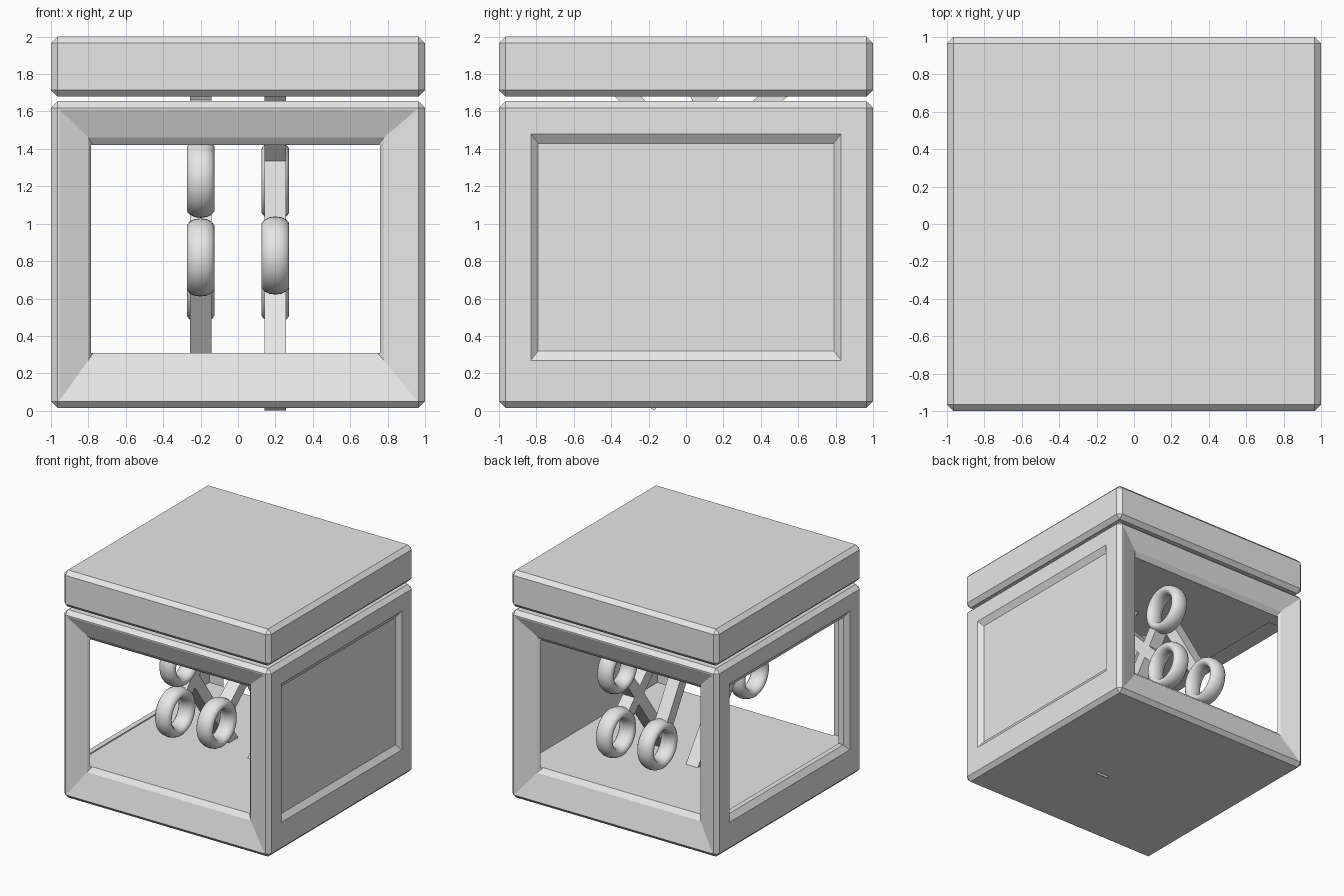
import bpy, bmesh, math
from mathutils import Matrix

if "Cube" in bpy.data.objects:
    bpy.data.objects.remove(bpy.data.objects["Cube"])

grey = bpy.data.materials.new("plain grey")
grey.diffuse_color = (0.8, 0.8, 0.8, 1)
grey.use_nodes = True
grey.node_tree.nodes["Principled BSDF"].inputs["Base Color"].default_value = grey.diffuse_color


def finish(name, bm):
    bmesh.ops.recalc_face_normals(bm, faces=bm.faces)
    me = bpy.data.meshes.new(name)
    bm.to_mesh(me)
    bm.free()
    me.materials.append(grey)
    ob = bpy.data.objects.new(name, me)
    bpy.context.collection.objects.link(ob)
    return ob


def box(name, lo, hi, bevel=0.0):
    bm = bmesh.new()
    bmesh.ops.create_cube(bm, size=1)
    for v in bm.verts:
        v.co = [l + (c + 0.5) * (h - l) for c, l, h in zip(v.co, lo, hi)]
    if bevel:
        bmesh.ops.bevel(bm, geom=bm.edges[:], offset=bevel, segments=1,
                        profile=0.5, affect='EDGES')
    return finish(name, bm)


def loft(name, rings, place):
    """Rectangles (depth, u0, u1, z0, z1) joined into a tapering block."""
    bm = bmesh.new()
    loops = [[bm.verts.new(place(d, u, z)) for u, z in
              ((u0, z0), (u1, z0), (u1, z1), (u0, z1))]
             for d, u0, u1, z0, z1 in rings]
    for a, b in zip(loops, loops[1:]):
        for i in range(4):
            j = (i + 1) % 4
            bm.faces.new((a[i], a[j], b[j], b[i]))
    bm.faces.new(loops[0])
    bm.faces.new(loops[-1])
    return finish(name, bm)


def cut(target, cutter):
    m = target.modifiers.new(cutter.name, 'BOOLEAN')
    m.operation = 'DIFFERENCE'
    m.solver = 'EXACT'
    m.object = cutter
    cutter.hide_render = True
    cutter.hide_viewport = True


# Lid and hollow body
box("lid", (-1, -1, 1.68), (1, 1, 2), 0.035)
body = box("body", (-1, -1, 0.015), (1, 1, 1.655), 0.035)
cut(body, box("cavity_cutter", (-0.92, -0.92, 0.31), (0.92, 0.92, 1.42)))

# Front and back openings with sloping frames
opening = [(1.02, -0.97, 0.97, 0.03, 1.63), (1.0, -0.955, 0.955, 0.055, 1.61),
           (0.94, -0.80, 0.78, 0.27, 1.46), (0.90, -0.77, 0.74, 0.315, 1.41),
           (0.80, -0.77, 0.74, 0.315, 1.41)]
cut(body, loft("front_cutter", opening, lambda d, u, z: (u, -d, z)))
cut(body, loft("back_cutter", opening, lambda d, u, z: (u, d, z)))

# Left opening and recessed right panel
side = [(1.02, -0.85, 0.85, 0.25, 1.505), (1.0, -0.83, 0.83, 0.27, 1.48),
        (0.965, -0.79, 0.79, 0.32, 1.43)]
cut(body, loft("panel_cutter", side, lambda d, u, z: (d, u, z)))
cut(body, loft("left_cutter", side + [(0.8, -0.79, 0.79, 0.32, 1.43)],
               lambda d, u, z: (-d, u, z)))


def handle_ring(name, x, y, z):
    bpy.ops.mesh.primitive_torus_add(major_segments=40, minor_segments=14,
                                     major_radius=0.163, minor_radius=0.046)
    ob = bpy.context.object
    ob.name = name
    ob.data.transform(Matrix.Translation((x, y, z)) @ Matrix.Diagonal((1.63, 1, 1, 1))
                      @ Matrix.Rotation(math.pi / 2, 4, 'Y'))
    ob.data.materials.append(grey)
    bpy.ops.object.shade_smooth()


def bar(name, x, start, end, thick=0.1, width=0.115):
    dy, dz = end[0] - start[0], end[1] - start[1]
    length = math.hypot(dy, dz)
    skip = 0.18                      # begin at the rim of the ring
    bm = bmesh.new()
    bmesh.ops.create_cube(bm, size=1)
    angle = math.atan2(dz, dy)
    mat = (Matrix.Translation((x, start[0], start[1])) @ Matrix.Rotation(angle, 4, 'X')
           @ Matrix.Translation((0, (length + skip) / 2, 0))
           @ Matrix.Diagonal((width, length - skip, thick, 1)))
    bmesh.ops.transform(bm, matrix=mat, verts=bm.verts)
    # trim so the tip never pokes below the ground
    for v in bm.verts:
        v.co.z = max(v.co.z, 0.0)
    return finish(name, bm)


# Crossed bars, each with a ring handle: (x, ring centre, bar tip) in y, z
levers = [
    ("right_front", 0.2, (-0.58, 0.83), (0.55, 1.75)),
    ("right_back_low", 0.2, (0.68, 0.68), (-0.38, 1.75)),
    ("right_back_high", 0.2, (0.66, 1.23), (-0.21, 0.03)),
    ("left_front_low", -0.2, (-0.58, 0.82), (0.17, 1.75)),
    ("left_front_high", -0.2, (-0.52, 1.24), (0.28, 0.12)),
    ("left_back_low", -0.2, (0.68, 0.68), (0.04, 1.75)),
]
for name, x, ring, tip in levers:
    handle_ring(name + "_ring", x, *ring)
    bar(name + "_bar", x, ring, tip)
